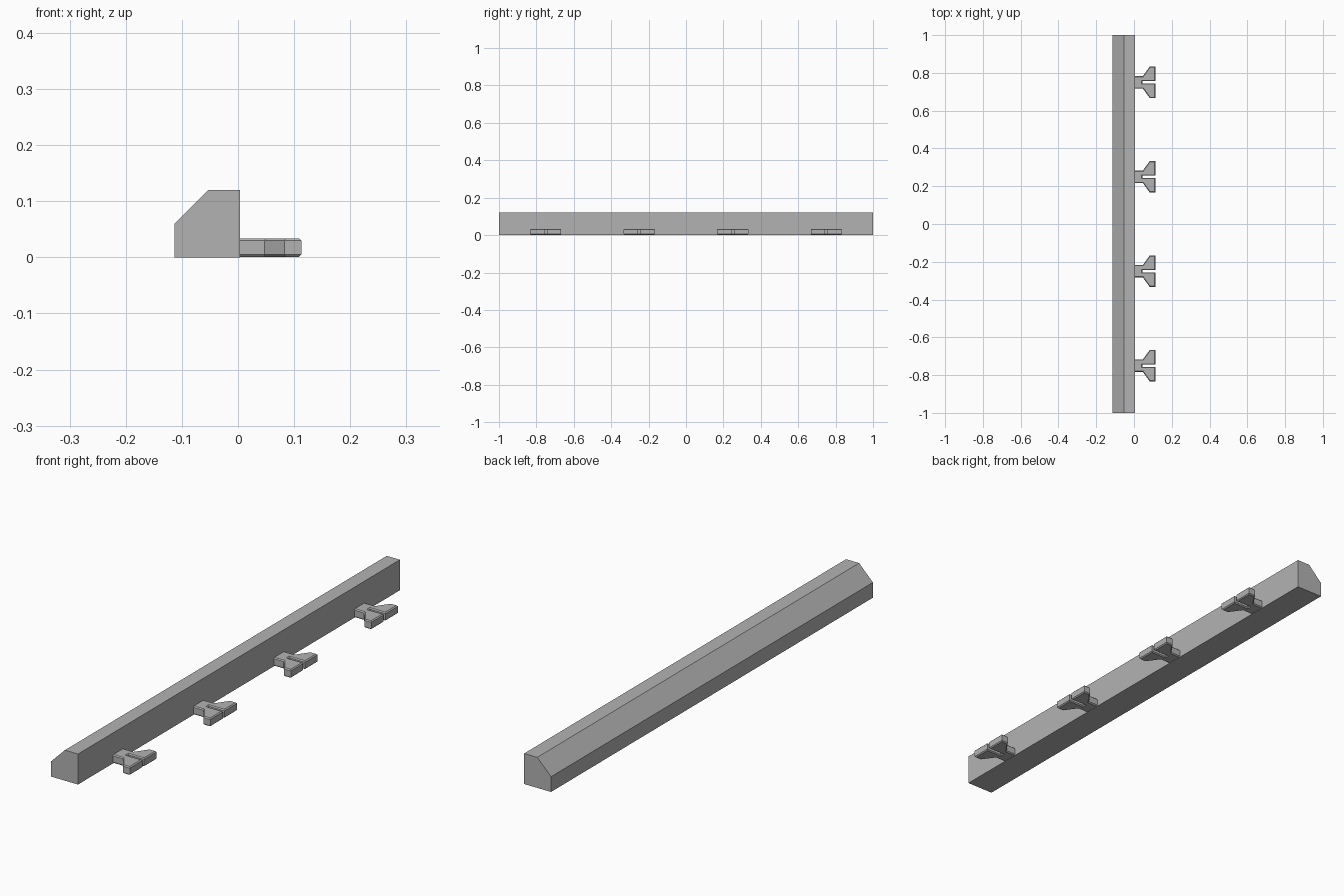
import bpy, bmesh
from mathutils import Vector

cube = bpy.data.objects.get("Cube")
if cube:
    bpy.data.objects.remove(cube, do_unlink=True)

grey = bpy.data.materials.new("plain grey")
grey.use_nodes = True
grey.diffuse_color = (0.45, 0.45, 0.45, 1)
grey.node_tree.nodes["Principled BSDF"].inputs["Base Color"].default_value = (0.45, 0.45, 0.45, 1)

WALL_X = 0.004     # bar face that carries the clips
CHAMFER = 0.004


def prism(name, points, direction, chamfer=0):
    """Extrude a closed outline; optionally chamfer both rims except at the wall."""
    bm = bmesh.new()
    face = bm.faces.new([bm.verts.new(p) for p in points])
    grown = bmesh.ops.extrude_face_region(bm, geom=[face], use_keep_orig=True)
    moved = [v for v in grown["geom"] if isinstance(v, bmesh.types.BMVert)]
    bmesh.ops.translate(bm, verts=moved, vec=Vector(direction))
    bmesh.ops.recalc_face_normals(bm, faces=bm.faces[:])
    if chamfer:
        rims = [e for e in bm.edges
                if abs(e.verts[0].co.z - e.verts[1].co.z) < 1e-5
                and max(v.co.x for v in e.verts) > WALL_X + 1e-4]
        bmesh.ops.bevel(bm, geom=rims, offset=chamfer, segments=1, affect='EDGES')
    mesh = bpy.data.meshes.new(name)
    bm.to_mesh(mesh)
    bm.free()
    mesh.materials.append(grey)
    obj = bpy.data.objects.new(name, mesh)
    bpy.context.collection.objects.link(obj)
    return obj


# Long bar with one sloped upper edge
bar_profile = [(-0.113, 0), (WALL_X, 0), (WALL_X, 0.12), (-0.053, 0.12), (-0.113, 0.06)]
prism("bar", [(x, -1, z) for x, z in bar_profile], (0, 2, 0))

# Forked clips: half outline from the wall to the slot, mirrored across the clip centre
half = [(WALL_X, 0.033), (0.047, 0.033), (0.083, 0.083), (0.113, 0.083),
        (0.113, 0.006), (0.045, 0.006)]
outline = half + [(x, -y) for x, y in reversed(half)]
for i in range(4):
    centre = -0.75 + 0.5 * i
    prism(f"clip_{i + 1}", [(x, centre + y, 0.001) for x, y in outline],
          (0, 0, 0.033), CHAMFER)
